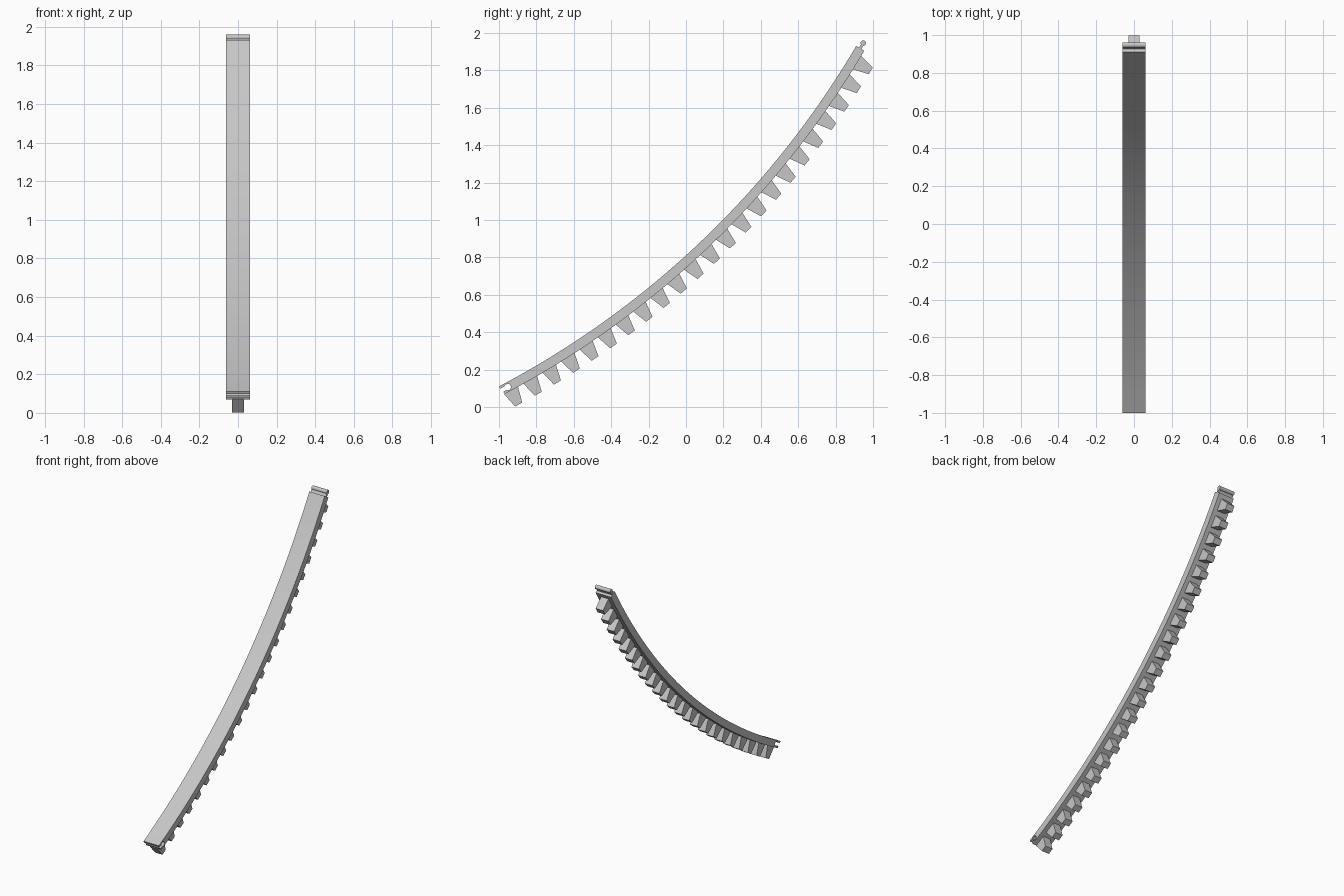
import bpy, bmesh, math

cube = bpy.data.objects.get("Cube")
if cube:
    bpy.data.objects.remove(cube, do_unlink=True)

# Belt arc: centre in the side plane, inner radius, start angle and sweep
CY, CZ, R = -3.244, 4.377, 4.821
START, SWEEP = math.radians(-62.26), math.radians(31.76)
LENGTH = R * SWEEP
THICK, HALF_BELT, HALF_TOOTH = 0.05, 0.062, 0.03
TEETH, DEPTH = 23, 0.135
MID = THICK / 2

grey = bpy.data.materials.new("light grey")
grey.use_nodes = True
colour = (0.57, 0.57, 0.57, 1)
grey.diffuse_color = colour
grey.node_tree.nodes["Principled BSDF"].inputs["Base Color"].default_value = colour


def bend(s, d):
    """Map distance along the belt and depth outward to the side plane."""
    a = START + s / R
    return CY + (R + d) * math.cos(a), CZ + (R + d) * math.sin(a)


def add_prism(bm, outline, half):
    """Extrude a side outline across the belt width."""
    verts = [bm.verts.new((-half, *bend(s, d))) for s, d in outline]
    face = bm.faces.new(verts)
    new = bmesh.ops.extrude_face_region(bm, geom=[face])["geom"]
    for v in new:
        if isinstance(v, bmesh.types.BMVert):
            v.co.x = half


def finish(bm, name):
    bmesh.ops.recalc_face_normals(bm, faces=bm.faces)
    caps = [f for f in bm.faces if len(f.verts) > 4]
    bmesh.ops.triangulate(bm, faces=caps)
    mesh = bpy.data.meshes.new(name)
    bm.to_mesh(mesh)
    bm.free()
    mesh.materials.append(grey)
    obj = bpy.data.objects.new(name, mesh)
    bpy.context.collection.objects.link(obj)
    bpy.ops.object.select_all(action="DESELECT")
    obj.select_set(True)
    bpy.context.view_layer.objects.active = obj
    bpy.ops.object.shade_smooth_by_angle(angle=math.radians(25))


def round_part(s, radius, neck, steps=16):
    """Circle open towards -s, leaving a gap of half width neck."""
    gap = math.asin(neck / radius)
    first, last = -math.pi + gap, math.pi - gap
    return [(s + radius * math.cos(t), MID + radius * math.sin(t))
            for t in (first + (last - first) * i / steps for i in range(steps + 1))]


# Curved band with a round snap knob at the top and a matching socket below
steps = 96
along = [LENGTH * i / steps for i in range(steps + 1)]
knob = round_part(LENGTH + 0.032, 0.0145, 0.007)
socket = round_part(0.04, 0.017, 0.011)
outline = [(s, 0) for s in along]
outline += [(LENGTH, MID - 0.007)] + knob + [(LENGTH, MID + 0.007)]
outline += [(s, THICK) for s in reversed(along[1:])] + [(0.008, THICK)]
outline += [(0.008, MID + 0.011)] + socket[::-1] + [(0, MID - 0.011)]
bm = bmesh.new()
add_prism(bm, outline, HALF_BELT)
finish(bm, "belt_band")

# Tapered drive teeth on the outer side
bm = bmesh.new()
first, last = 0.047, LENGTH - 0.073
for i in range(TEETH):
    s = first + (last - first) * i / (TEETH - 1)
    base, tip = 0.042, 0.021
    add_prism(bm, [(s - base, THICK - 0.002), (s + base, THICK - 0.002),
                   (s + tip, DEPTH), (s - tip, DEPTH)], HALF_TOOTH)
finish(bm, "drive_teeth")
